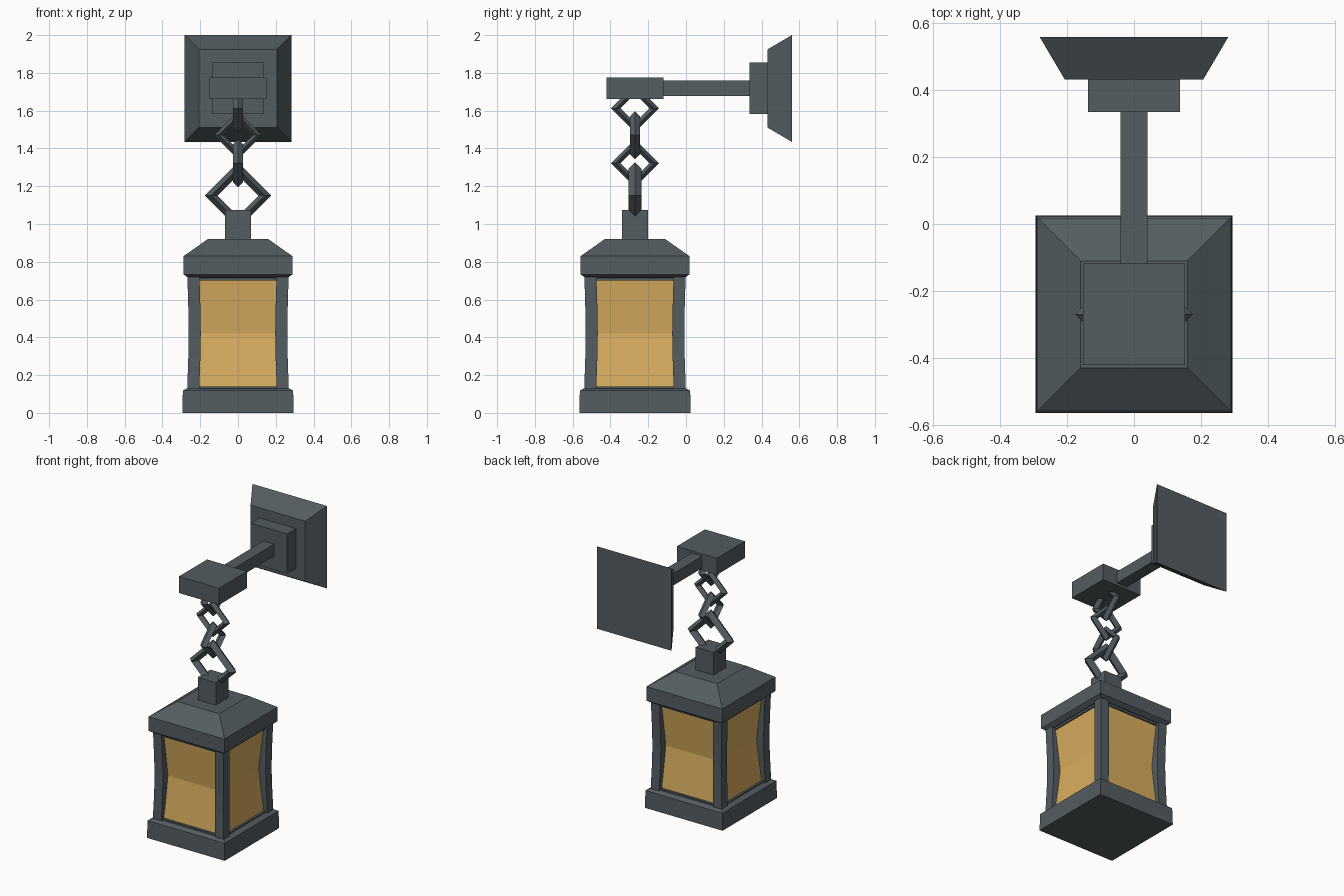
import bpy, bmesh, math
from mathutils import Matrix

if "Cube" in bpy.data.objects:
    bpy.data.objects.remove(bpy.data.objects["Cube"])

CY = -0.27  # lantern axis


def material(name, rgb):
    m = bpy.data.materials.new(name)
    m.diffuse_color = (*rgb, 1)
    m.use_nodes = True
    m.node_tree.nodes["Principled BSDF"].inputs["Base Color"].default_value = m.diffuse_color
    return m


METAL = material("dark_slate_metal", (0.087, 0.109, 0.120))
GLASS = material("amber_glass", (0.70, 0.42, 0.115))


def finish(name, bm, mat, matrix=Matrix()):
    bm.transform(matrix)
    bmesh.ops.recalc_face_normals(bm, faces=bm.faces)
    me = bpy.data.meshes.new(name)
    bm.to_mesh(me)
    bm.free()
    me.materials.append(mat)
    ob = bpy.data.objects.new(name, me)
    bpy.context.collection.objects.link(ob)
    return ob


def stack(name, sections, mat=METAL, matrix=None):
    """Loft square sections given as (half_width, height, centre_x, centre_y)."""
    bm = bmesh.new()
    rings = []
    for s in sections:
        h, z, cx, cy = (*s, 0, 0)[:4]
        rings.append([bm.verts.new((cx + a * h, cy + b * h, z))
                      for a, b in ((-1, -1), (1, -1), (1, 1), (-1, 1))])
    for lo, hi in zip(rings, rings[1:]):
        for i in range(4):
            j = (i + 1) % 4
            bm.faces.new((lo[i], lo[j], hi[j], hi[i]))
    bm.faces.new(rings[0][::-1])
    bm.faces.new(rings[-1])
    return finish(name, bm, mat, matrix or Matrix.Translation((0, CY, 0)))


def box(name, x, y, z):
    bm = bmesh.new()
    bmesh.ops.create_cube(bm, size=1)
    size = Matrix.Diagonal((x[1] - x[0], y[1] - y[0], z[1] - z[0], 1))
    mid = Matrix.Translation((sum(x) / 2, sum(y) / 2, sum(z) / 2))
    return finish(name, bm, METAL, mid @ size)


def link(name, z, major, minor, turn):
    """Four-sided ring with a diamond section, standing upright."""
    bm = bmesh.new()
    q = [(1, 0), (0, 1), (-1, 0), (0, -1)]
    rings = [[bm.verts.new(((major + minor * a) * u, minor * b, (major + minor * a) * v))
              for a, b in q] for u, v in q]
    for i in range(4):
        for j in range(4):
            r, s, k = rings[i], rings[(i + 1) % 4], (j + 1) % 4
            bm.faces.new((r[j], r[k], s[k], s[j]))
    return finish(name, bm, METAL,
                  Matrix.Translation((0, CY, z)) @ Matrix.Rotation(turn, 4, 'Z'))


# Wall plate: square frustum turned to face the front
plate = Matrix.Translation((0, 0, 1.7175)) @ Matrix.Rotation(math.pi / 2, 4, 'X')
stack("wall_plate", [(0.2825, -0.56), (0.207, -0.432)], matrix=plate)

# Bracket
box("wall_block", (-0.138, 0.138), (0.335, 0.44), (1.583, 1.855))
box("arm", (-0.04, 0.04), (-0.12, 0.34), (1.678, 1.76))
box("arm_head", (-0.152, 0.152), (-0.422, -0.118), (1.662, 1.776))

# Chain of alternating links
for i, (z, big) in enumerate([(1.612, 0), (1.47, 0), (1.322, 0), (1.15, 1)]):
    link(f"chain_link_{i + 1}", z, 0.142 if big else 0.102,
         0.034 if big else 0.0255, 0 if i % 2 else math.pi / 2)

# Lantern body
stack("neck", [(0.068, 0.9), (0.068, 1.075)])
stack("roof", [(0.262, 0.715), (0.288, 0.733), (0.288, 0.83), (0.16, 0.92)])
stack("base", [(0.295, 0), (0.292, 0.118), (0.27, 0.13)])
stack("top_rail", [(0.25, 0.70), (0.25, 0.725)])
stack("bottom_rail", [(0.255, 0.12), (0.255, 0.14)])
stack("glass", [(0.243, 0.125), (0.208, 0.42), (0.243, 0.715)], GLASS)

# Slightly bowed corner posts
for sx in (-1, 1):
    for sy in (-1, 1):
        stack("corner_post", [(0.032, z, sx * c, sy * c) for z, c in
                              ((0.12, 0.237), (0.3, 0.231), (0.42, 0.229),
                               (0.55, 0.231), (0.725, 0.236))])
